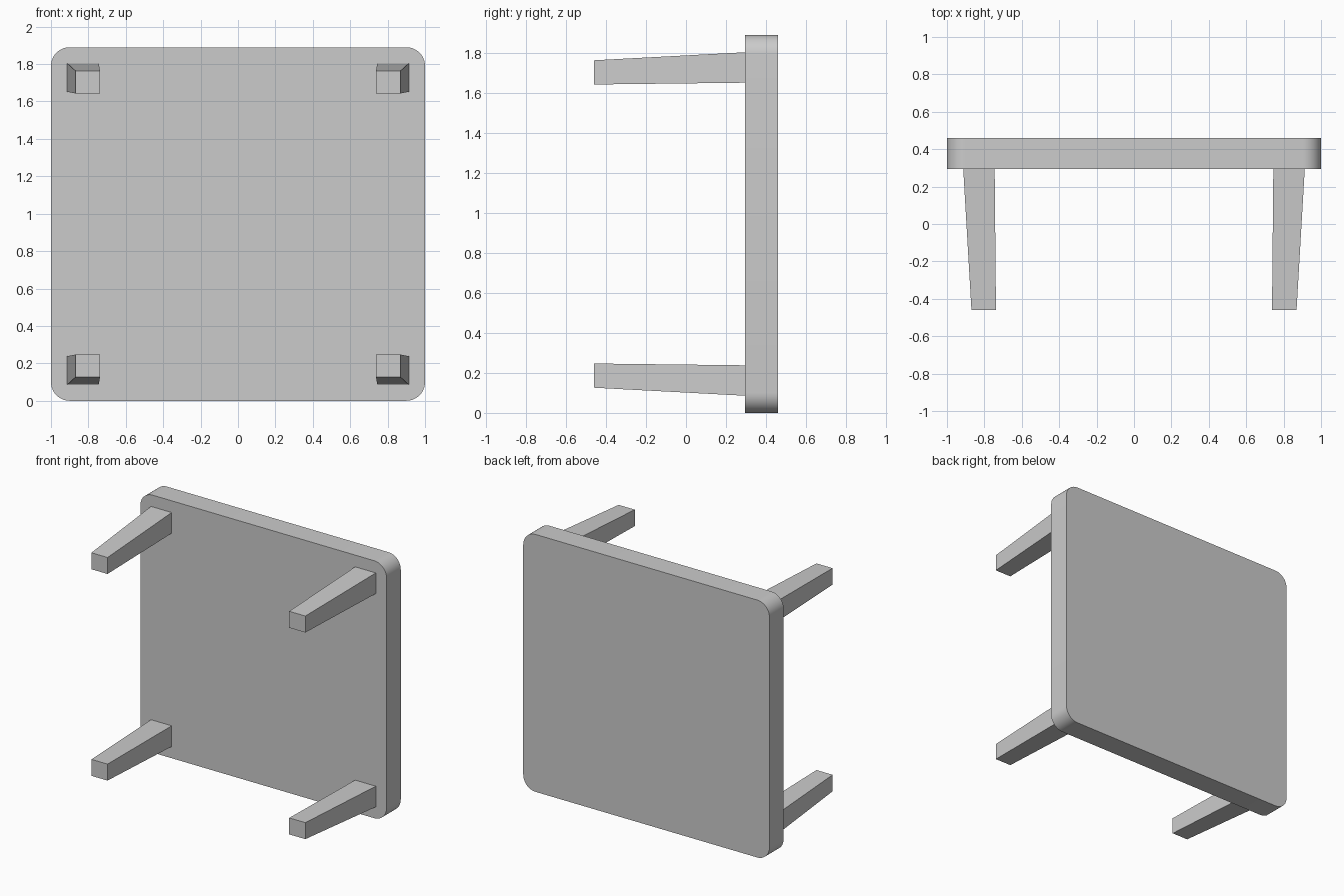
import bpy, bmesh, math

if "Cube" in bpy.data.objects:
    bpy.data.objects.remove(bpy.data.objects["Cube"])

H = 1.89                      # table width measured along z
FACE, BACK, TIP = 0.295, 0.46, -0.46


def make_object(name, bm):
    bmesh.ops.recalc_face_normals(bm, faces=bm.faces)
    mesh = bpy.data.meshes.new(name)
    bm.to_mesh(mesh)
    bm.free()
    obj = bpy.data.objects.new(name, mesh)
    bpy.context.collection.objects.link(obj)
    return obj


def loft(name, rings):
    """Closed solid between two rings of equal length."""
    bm = bmesh.new()
    a, b = [[bm.verts.new(p) for p in ring] for ring in rings]
    n = len(a)
    bm.faces.new(a)
    bm.faces.new(b)
    for i in range(n):
        j = (i + 1) % n
        bm.faces.new((a[i], a[j], b[j], b[i]))
    return make_object(name, bm)


# Tabletop: rounded rectangle in the xz plane, extruded along y
R, SEG = 0.1, 10
outline = []
for k, (sx, sz) in enumerate([(1, 1), (-1, 1), (-1, -1), (1, -1)]):
    for i in range(SEG + 1):
        t = math.pi / 2 * (k + i / SEG)
        outline.append((sx * (1 - R) + R * math.cos(t),
                        H / 2 + sz * (H / 2 - R) + R * math.sin(t)))
top = loft("tabletop", [[(x, y, z) for x, z in outline] for y in (FACE, BACK)])
bpy.context.view_layer.objects.active = top
top.select_set(True)
bpy.ops.object.shade_smooth_by_angle(angle=math.radians(30))

# Tapered legs, mirrored to the four corners
# each section: y, inner x, outer x, inner and outer distance from the middle in z
sections = [(FACE, 0.745, 0.913, 0.707, 0.859),
            (TIP, 0.738, 0.869, 0.698, 0.819)]
for side, sx in (("left", -1), ("right", 1)):
    for level, sz in (("lower", -1), ("upper", 1)):
        rings = [[(sx * x, y, H / 2 + sz * z)
                  for x, z in ((x0, z0), (x1, z0), (x1, z1), (x0, z1))]
                 for y, x0, x1, z0, z1 in sections]
        loft(f"{level}_{side}_leg", rings)
